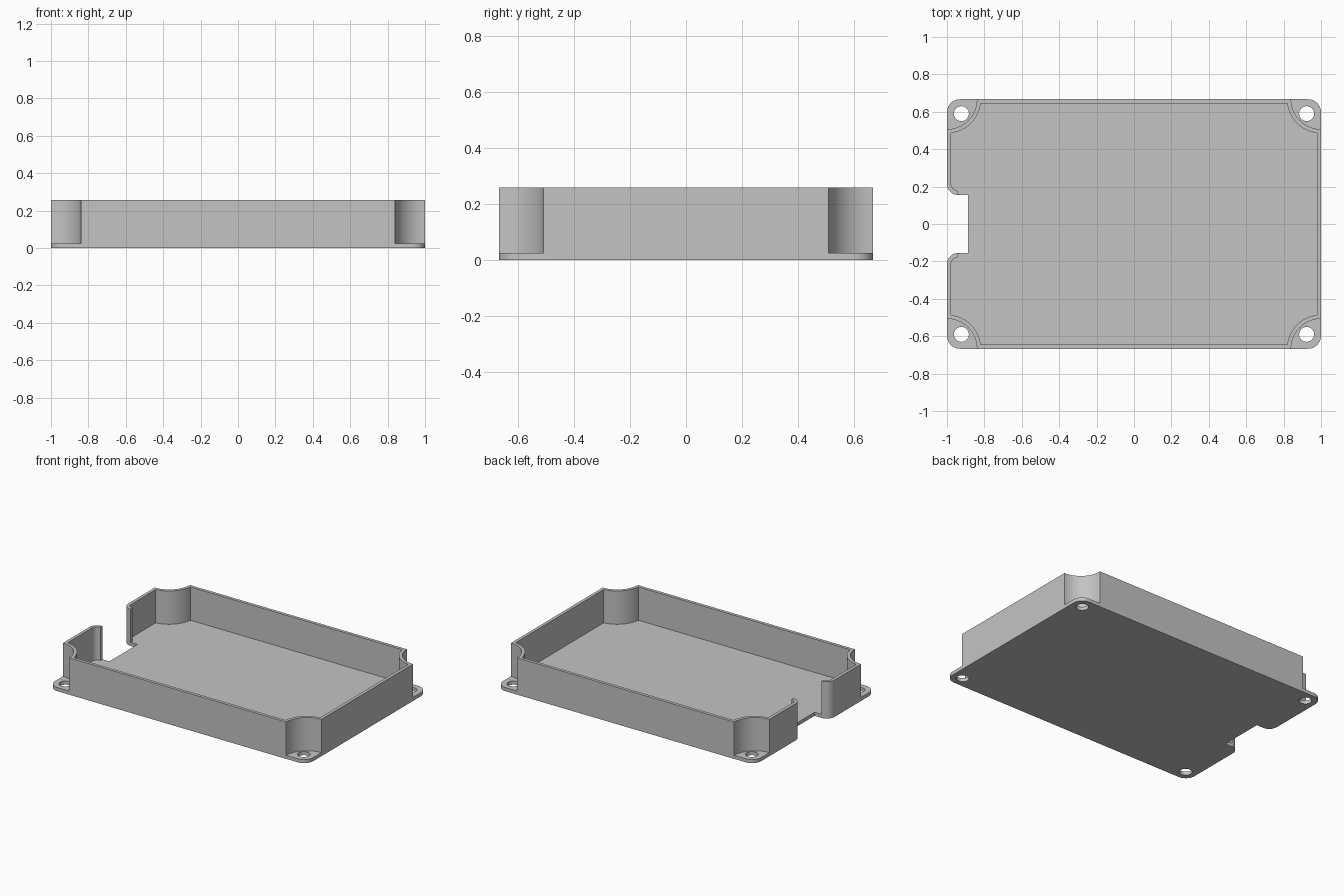
import bpy, bmesh
from math import sin, cos, asin, pi, radians

if "Cube" in bpy.data.objects:
    bpy.data.objects.remove(bpy.data.objects["Cube"])

HX, HY, HEIGHT = 1.0, 0.667, 0.258     # half length, half width, total height
FLOOR, WALL = 0.025, 0.022             # thicknesses
NOTCH_X, NOTCH_Y = -0.887, 0.155       # cable opening in the right side
LIP, SCOOP, ROUND = 0.06, 0.16, 0.07   # radii: opening lip, corner scoop, plate corner
HOLE_X, HOLE_Y, HOLE_R = 0.923, 0.59, 0.04

grey = bpy.data.materials.new("light grey plastic")
grey.use_nodes = True
colour = (0.55, 0.55, 0.55, 1)
grey.diffuse_color = colour
grey.node_tree.nodes["Principled BSDF"].inputs["Base Color"].default_value = colour


def arc(cx, cy, r, start, end, steps=16):
    angles = [start + (end - start) * i / steps for i in range(steps + 1)]
    return [(cx + r * cos(a), cy + r * sin(a)) for a in angles]


def mirrored(half):
    """Add the same path on the -y side, walked backwards."""
    return half + [(x, -y) for x, y in reversed(half)]


def lip(inset):
    """Rounded edge beside the opening."""
    return arc(-HX + LIP, NOTCH_Y + LIP, LIP - inset, 1.5 * pi, pi)


def wall_path(inset):
    """Wall line with concave corner scoops, moved inwards by inset."""
    r = SCOOP + inset
    a = asin(inset / r)
    return mirrored(lip(inset)
                    + arc(-HX, HY, r, -pi / 2 + a, -a)
                    + arc(HX, HY, r, pi + a, 1.5 * pi - a))


def finish(name, bm):
    bmesh.ops.recalc_face_normals(bm, faces=bm.faces)
    mesh = bpy.data.meshes.new(name)
    bm.to_mesh(mesh)
    bm.free()
    mesh.materials.append(grey)
    obj = bpy.data.objects.new(name, mesh)
    bpy.context.collection.objects.link(obj)
    bpy.ops.object.select_all(action='DESELECT')
    obj.select_set(True)
    bpy.context.view_layer.objects.active = obj
    bpy.ops.object.shade_smooth_by_angle(angle=radians(30))


# Base plate with rounded corners, opening and four screw holes
outline = mirrored([(NOTCH_X, NOTCH_Y)] + lip(0)
                   + arc(-HX + ROUND, HY - ROUND, ROUND, pi, pi / 2)
                   + arc(HX - ROUND, HY - ROUND, ROUND, pi / 2, 0))
loops = [outline] + [arc(sx * HOLE_X, sy * HOLE_Y, HOLE_R, 0, 2 * pi, 32)[:-1]
                     for sx in (-1, 1) for sy in (-1, 1)]
bm = bmesh.new()
edges = []
for loop in loops:
    verts = [bm.verts.new((x, y, 0)) for x, y in loop]
    edges += [bm.edges.new((verts[i - 1], verts[i])) for i in range(len(verts))]
bmesh.ops.triangle_fill(bm, edges=edges, use_beauty=True, normal=(0, 0, 1))
top = bmesh.ops.extrude_face_region(bm, geom=bm.faces[:], use_keep_orig=True)
bmesh.ops.translate(bm, vec=(0, 0, FLOOR),
                    verts=[v for v in top["geom"] if isinstance(v, bmesh.types.BMVert)])
finish("base_plate", bm)

# Side wall: a rectangular section swept between outer and inner lines
bm = bmesh.new()
sections = []
for (ox, oy), (ix, iy) in zip(wall_path(0), wall_path(WALL)):
    corners = [(ox, oy, FLOOR), (ox, oy, HEIGHT), (ix, iy, HEIGHT), (ix, iy, FLOOR)]
    sections.append([bm.verts.new(c) for c in corners])
for a, b in zip(sections, sections[1:]):
    for k in range(4):
        bm.faces.new((a[k - 1], a[k], b[k], b[k - 1]))
bm.faces.new(sections[0])
bm.faces.new(sections[-1])
finish("side_wall", bm)
